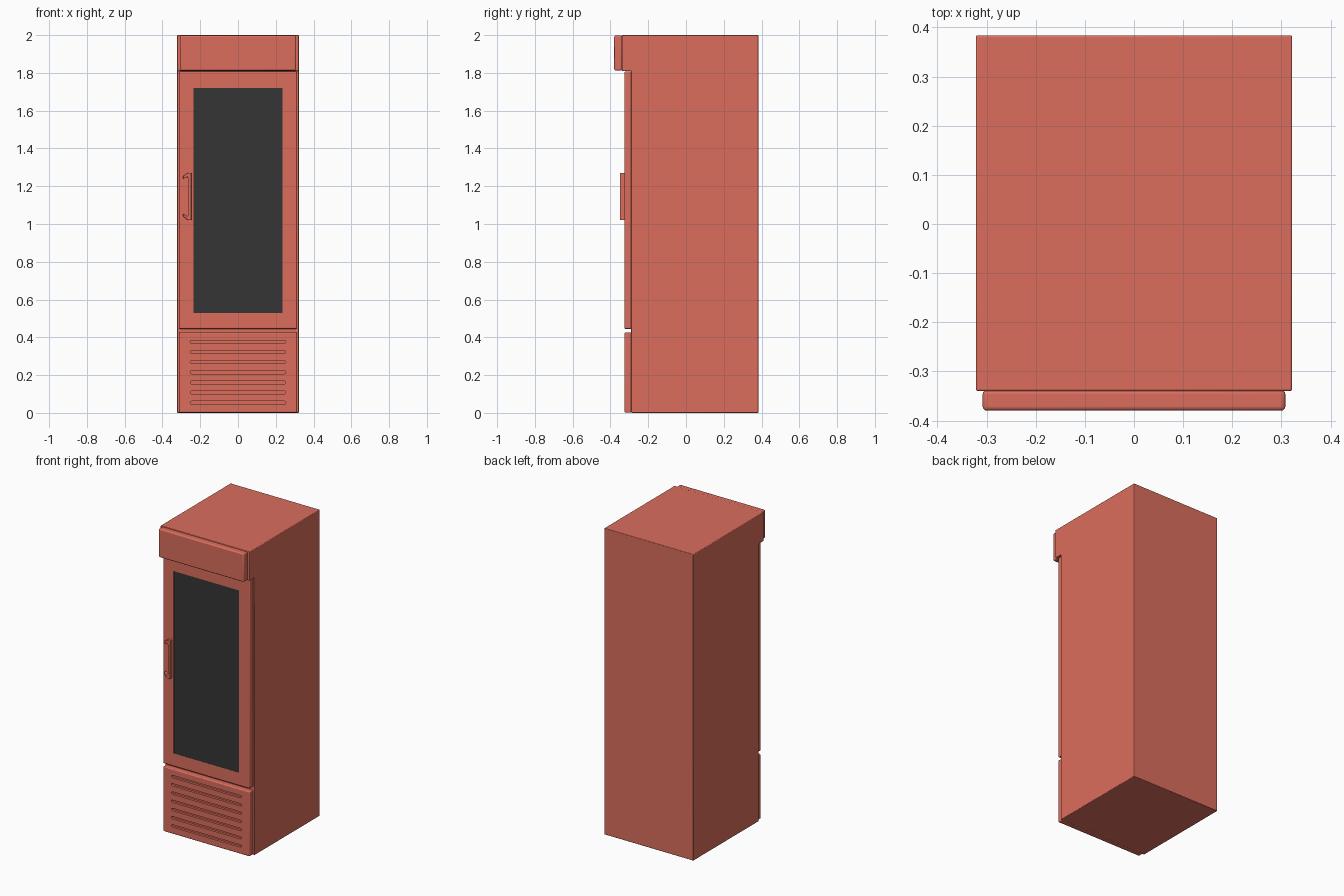
import bpy, bmesh, math

if "Cube" in bpy.data.objects:
    bpy.data.objects.remove(bpy.data.objects["Cube"])


def material(name, col):
    m = bpy.data.materials.new(name)
    m.diffuse_color = (*col, 1)
    m.use_nodes = True
    m.node_tree.nodes["Principled BSDF"].inputs["Base Color"].default_value = m.diffuse_color
    return m


RED = material("red_paint", (0.71, 0.155, 0.11))
DARK = material("dark_glass", (0.035, 0.035, 0.035))


def prism(name, pts, axis, lo, hi, mat=RED, bevel=0.0, segs=3):
    """Extrude a 2D outline along x (pts = y,z) or y (pts = x,z)."""
    bm = bmesh.new()
    place = (lambda p, t: (t, p[0], p[1])) if axis == 'x' else (lambda p, t: (p[0], t, p[1]))
    a = [bm.verts.new(place(p, lo)) for p in pts]
    b = [bm.verts.new(place(p, hi)) for p in pts]
    bm.faces.new(a)
    bm.faces.new(b[::-1])
    for i in range(len(pts)):
        j = (i + 1) % len(pts)
        bm.faces.new((a[j], a[i], b[i], b[j]))
    bmesh.ops.recalc_face_normals(bm, faces=bm.faces)
    me = bpy.data.meshes.new(name)
    bm.to_mesh(me)
    bm.free()
    ob = bpy.data.objects.new(name, me)
    bpy.context.collection.objects.link(ob)
    me.materials.append(mat)
    if bevel:
        mod = ob.modifiers.new("rounded_edges", 'BEVEL')
        mod.width, mod.segments = bevel, segs
        mod.limit_method = 'ANGLE'
    return ob


def rect(x0, x1, z0, z1):
    return [(x0, z0), (x1, z0), (x1, z1), (x0, z1)]


def capsule(half, z, r, n=6):
    pts = []
    for cx, start in ((half - r, -math.pi / 2), (r - half, math.pi / 2)):
        for i in range(n + 1):
            t = start + math.pi * i / n
            pts.append((cx + r * math.cos(t), z + r * math.sin(t)))
    return pts


def cut(target, cutter):
    mod = target.modifiers.new("cut", 'BOOLEAN')
    mod.object, mod.solver = cutter, 'EXACT'
    cutter.hide_render = True
    cutter.hide_set(True)


def smooth(ob):
    bpy.ops.object.select_all(action='DESELECT')
    ob.select_set(True)
    bpy.context.view_layer.objects.active = ob
    bpy.ops.object.shade_smooth_by_angle(angle=math.radians(35))


# Cabinet: side profile with the overhanging top
cabinet = prism("cabinet", [(-0.29, 0), (0.384, 0), (0.384, 2), (-0.34, 2),
                            (-0.34, 1.81), (-0.29, 1.81)], 'x', -0.322, 0.322, bevel=0.004)

# Header panel on the overhang
header = prism("header_panel", rect(-0.308, 0.308, 1.812, 1.998), 'y', -0.38, -0.338, bevel=0.008)

# Door frame with window opening and glass
door = prism("door_frame", rect(-0.312, 0.312, 0.445, 1.808), 'y', -0.326, -0.288, bevel=0.006)
cut(door, prism("window_cutter", rect(-0.236, 0.236, 0.53, 1.72), 'y', -0.4, -0.30))
prism("door_glass", rect(-0.236, 0.236, 0.53, 1.72), 'y', -0.3255, -0.299, DARK)

# Lower grille panel with seven slots
grille = prism("grille_panel", rect(-0.312, 0.312, 0.002, 0.425), 'y', -0.326, -0.288, bevel=0.006)
for i in range(7):
    cut(grille, prism(f"slot_cutter_{i}", capsule(0.253, 0.054 + i * 0.0537, 0.008),
                      'y', -0.4, -0.311))

# Bracket-shaped door handle, open towards the door edge
handle = prism("door_handle", [(-0.29, 1.04), (-0.265, 1.02), (-0.247, 1.02), (-0.247, 1.27),
                               (-0.268, 1.27), (-0.29, 1.255), (-0.29, 1.24), (-0.268, 1.25),
                               (-0.262, 1.24), (-0.262, 1.05), (-0.268, 1.04), (-0.29, 1.055)],
               'y', -0.35, -0.324, bevel=0.002, segs=2)

for part in (cabinet, header, door, grille, handle):
    smooth(part)
